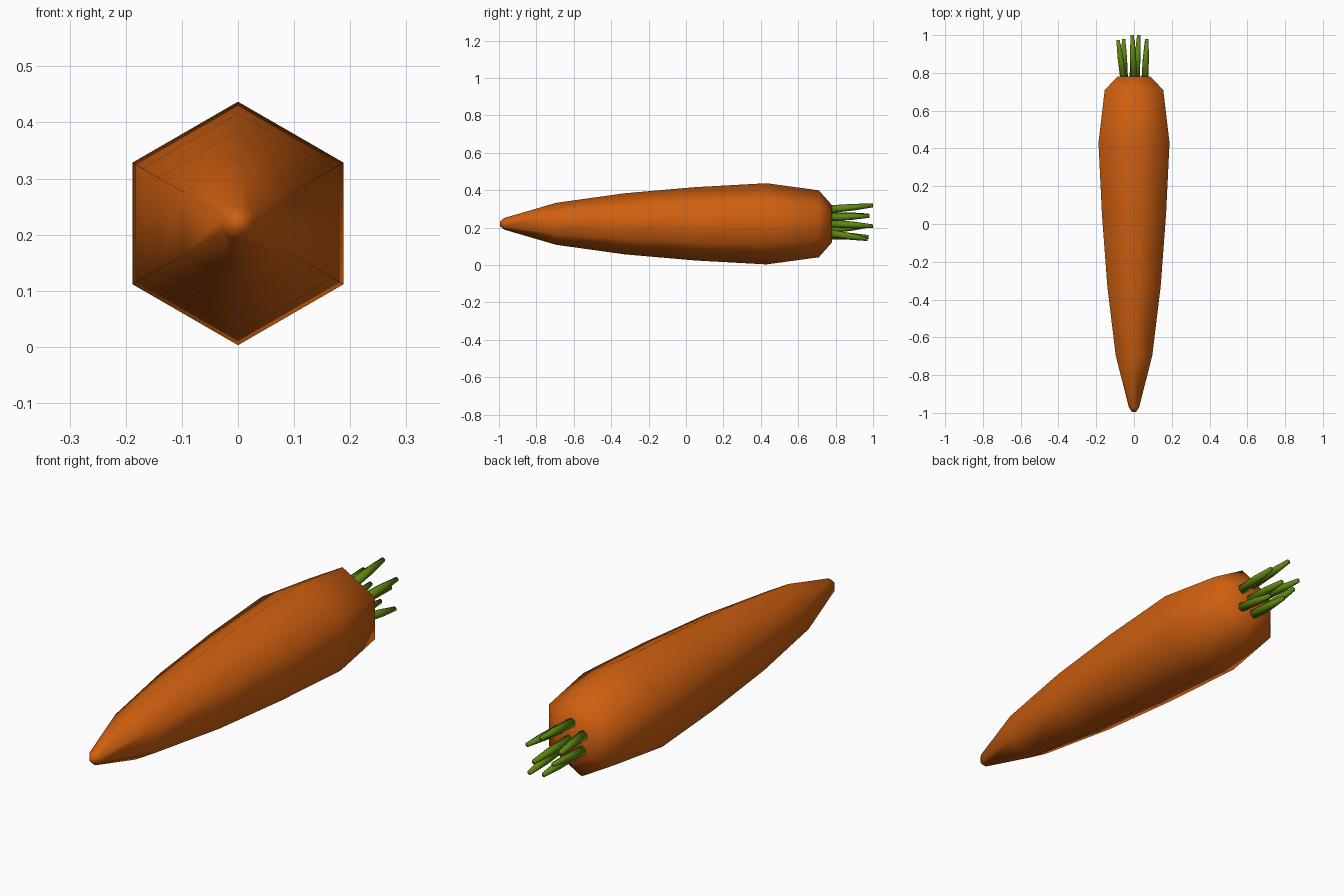
import bpy, bmesh, math
from mathutils import Vector

if "Cube" in bpy.data.objects:
    bpy.data.objects.remove(bpy.data.objects["Cube"])


def material(name, color):
    m = bpy.data.materials.new(name)
    m.diffuse_color = (*color, 1)
    m.use_nodes = True
    m.node_tree.nodes["Principled BSDF"].inputs["Base Color"].default_value = m.diffuse_color
    return m


def loft(name, rings, sides, mat, flat=1.0):
    """Smooth tube through (centre, radius) rings lying across the y axis."""
    bm = bmesh.new()
    loops = []
    for c, r in rings:
        loop = []
        for i in range(sides):
            a = math.pi / 2 + 2 * math.pi * i / sides
            loop.append(bm.verts.new(Vector(c) + Vector((r * math.cos(a) * flat, 0, r * math.sin(a)))))
        loops.append(loop)
    for p, q in zip(loops, loops[1:]):
        for i in range(sides):
            j = (i + 1) % sides
            bm.faces.new((p[i], p[j], q[j], q[i]))
    bm.faces.new(loops[0])
    bm.faces.new(loops[-1])
    bmesh.ops.recalc_face_normals(bm, faces=bm.faces)
    for f in bm.faces:
        f.smooth = True
    me = bpy.data.meshes.new(name)
    bm.to_mesh(me)
    bm.free()
    me.materials.append(mat)
    ob = bpy.data.objects.new(name, me)
    bpy.context.collection.objects.link(ob)
    return ob


orange = material("carrot orange", (0.62, 0.115, 0.005))
green = material("stem green", (0.115, 0.24, 0.006))

# Root: six-sided tapering body
CZ = 0.22
profile = [(-0.995, 0.012), (-0.972, 0.031), (-0.695, 0.112), (-0.33, 0.163),
           (0.05, 0.196), (0.43, 0.217), (0.71, 0.179), (0.78, 0.1)]
loft("carrot_root", [((0, y, CZ), r) for y, r in profile], 6, orange)

# Cut leaf stems: base x, base z, tip x, tip y, tip z
stems = [(0.0, 0.298, -0.01, 1.0, 0.318),
         (-0.055, 0.26, -0.085, 0.975, 0.265),
         (0.058, 0.255, 0.068, 0.98, 0.262),
         (0.012, 0.222, 0.025, 1.0, 0.207),
         (-0.05, 0.19, -0.055, 0.98, 0.21),
         (0.058, 0.17, 0.066, 0.97, 0.138),
         (-0.005, 0.158, -0.005, 0.975, 0.15)]
for n, (bx, bz, tx, ty, tz) in enumerate(stems):
    a, b = Vector((bx, 0.77, bz)), Vector((tx, ty, tz))
    rings = [(a, 0.021), (a.lerp(b, 0.55), 0.018), (b, 0.010)]
    loft(f"leaf_stem_{n + 1}", rings, 6, green)
